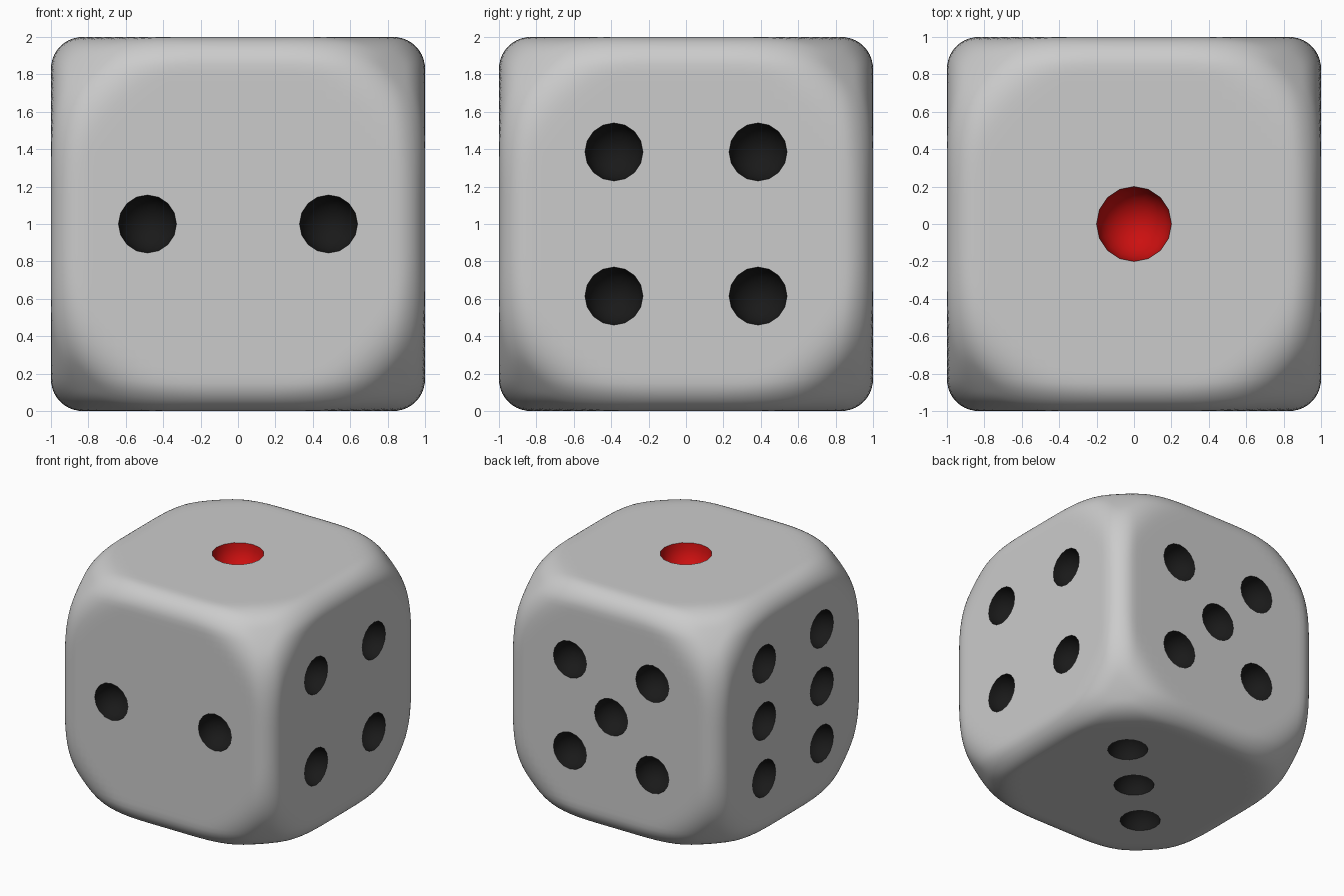
import bpy, bmesh, math
from mathutils import Vector, Matrix

if "Cube" in bpy.data.objects:
    bpy.data.objects.remove(bpy.data.objects["Cube"])

FILLET, BALL, BLEND, N = 0.17, 1.45, 0.10, 40


def surface(p):
    """Rounded cube smoothly intersected with a ball."""
    e = Vector([max(abs(c) - (1 - FILLET), 0) for c in p])
    a, b = e.length - FILLET, p.length - BALL
    h = max(BLEND - abs(a - b), 0) / BLEND
    return max(a, b) + h * h * BLEND / 4


def project(d):
    if surface(d) <= 0:
        return d
    lo, hi = 0.5, 1.0
    for _ in range(22):
        m = (lo + hi) / 2
        if surface(d * m) > 0:
            hi = m
        else:
            lo = m
    return d * hi


def new_object(name, bm, color=None):
    me = bpy.data.meshes.new(name)
    bm.to_mesh(me)
    bm.free()
    ob = bpy.data.objects.new(name, me)
    bpy.context.collection.objects.link(ob)
    if color:
        mat = bpy.data.materials.new(name + "_paint")
        mat.diffuse_color = color
        mat.use_nodes = True
        mat.node_tree.nodes["Principled BSDF"].inputs["Base Color"].default_value = mat.diffuse_color
        me.materials.append(mat)
    for f in me.polygons:
        f.use_smooth = True
    return ob


# face frames: (right axis, up axis, outward axis)
X, Y, Z = Vector((1, 0, 0)), Vector((0, 1, 0)), Vector((0, 0, 1))
FRAMES = {"top": (X, Y, Z), "bottom": (X, -Y, -Z), "front": (X, Z, -Y),
          "back": (-X, Z, Y), "right": (Y, Z, X), "left": (-Y, Z, -X)}

# pips: face -> (radius, positions)
a, b, r = 0.385, 0.484, 0.155
four = [(u, v) for u in (-a, a) for v in (-a, a)]
PIPS = {"top": (0.2, [(0, 0)]),
        "front": (r, [(-b, 0), (b, 0)]),
        "bottom": (r, [(a, -a), (0, 0), (-a, a)]),
        "right": (r, four),
        "back": (r, four + [(0, 0)]),
        "left": (r, [(u, v) for u in (-a, a) for v in (-b, 0, b)])}


def pip_places():
    for face, (rad, spots) in PIPS.items():
        R, U, O = FRAMES[face]
        for u, v in spots:
            pos = R * u + U * v + O
            m = Matrix((R, U, O)).transposed().to_4x4()
            yield face, rad, pos, Matrix.Translation(Z + pos) @ m


# body: cube grid, denser near the edges, pushed onto the rounded shape
bm = bmesh.new()
ts = [math.sin((2 * i / N - 1) * math.pi / 2) for i in range(N + 1)]
for R, U, O in FRAMES.values():
    g = [[bm.verts.new(project(R * s + U * t + O) + Z) for t in ts] for s in ts]
    for i in range(N):
        for j in range(N):
            bm.faces.new((g[i][j], g[i + 1][j], g[i + 1][j + 1], g[i][j + 1]))
bmesh.ops.remove_doubles(bm, verts=bm.verts, dist=1e-4)
bmesh.ops.recalc_face_normals(bm, faces=bm.faces)
body = new_object("die_body", bm)

# cutter: one sphere per pip
bm = bmesh.new()
for face, rad, pos, m in pip_places():
    bmesh.ops.create_uvsphere(bm, u_segments=16, v_segments=12, radius=rad, matrix=m)
cutter = new_object("pip_cutter", bm)
cutter.hide_render = True
mod = body.modifiers.new("pits", "BOOLEAN")
mod.operation, mod.solver, mod.object = "DIFFERENCE", "EXACT", cutter
bpy.context.view_layer.objects.active = body
body.select_set(True)
bpy.ops.object.modifier_apply(modifier=mod.name)
bpy.data.objects.remove(cutter)

# open the pits, so the coloured bowls can line them
bm = bmesh.new()
bm.from_mesh(body.data)
places = [(rad, Z + pos) for _, rad, pos, _ in pip_places()]
pits = []
for f in bm.faces:
    c = f.calc_center_median()
    deep = max(abs(k) for k in c - Z) < 0.998
    if deep and any((c - p).length < rad * 1.01 for rad, p in places):
        pits.append(f)
bmesh.ops.delete(bm, geom=pits, context="FACES")
bm.to_mesh(body.data)
bm.free()
bpy.ops.object.shade_smooth_by_angle(angle=math.radians(40))


# coloured pip bowls: inward-facing half spheres
def bowls(name, color, red):
    bm = bmesh.new()
    for face, rad, pos, m in pip_places():
        if (face == "top") != red:
            continue
        vs = bmesh.ops.create_uvsphere(bm, u_segments=16, v_segments=12,
                                       radius=rad, matrix=m)["verts"]
        out = FRAMES[face][2]
        bmesh.ops.delete(bm, context="VERTS",
                         geom=[v for v in vs if (v.co - Z).dot(out) > 1.001])
    bmesh.ops.reverse_faces(bm, faces=bm.faces)
    new_object(name, bm, color)


bowls("black_pips", (0.01, 0.01, 0.01, 1), False)
bowls("red_pip", (0.6, 0.005, 0.005, 1), True)
